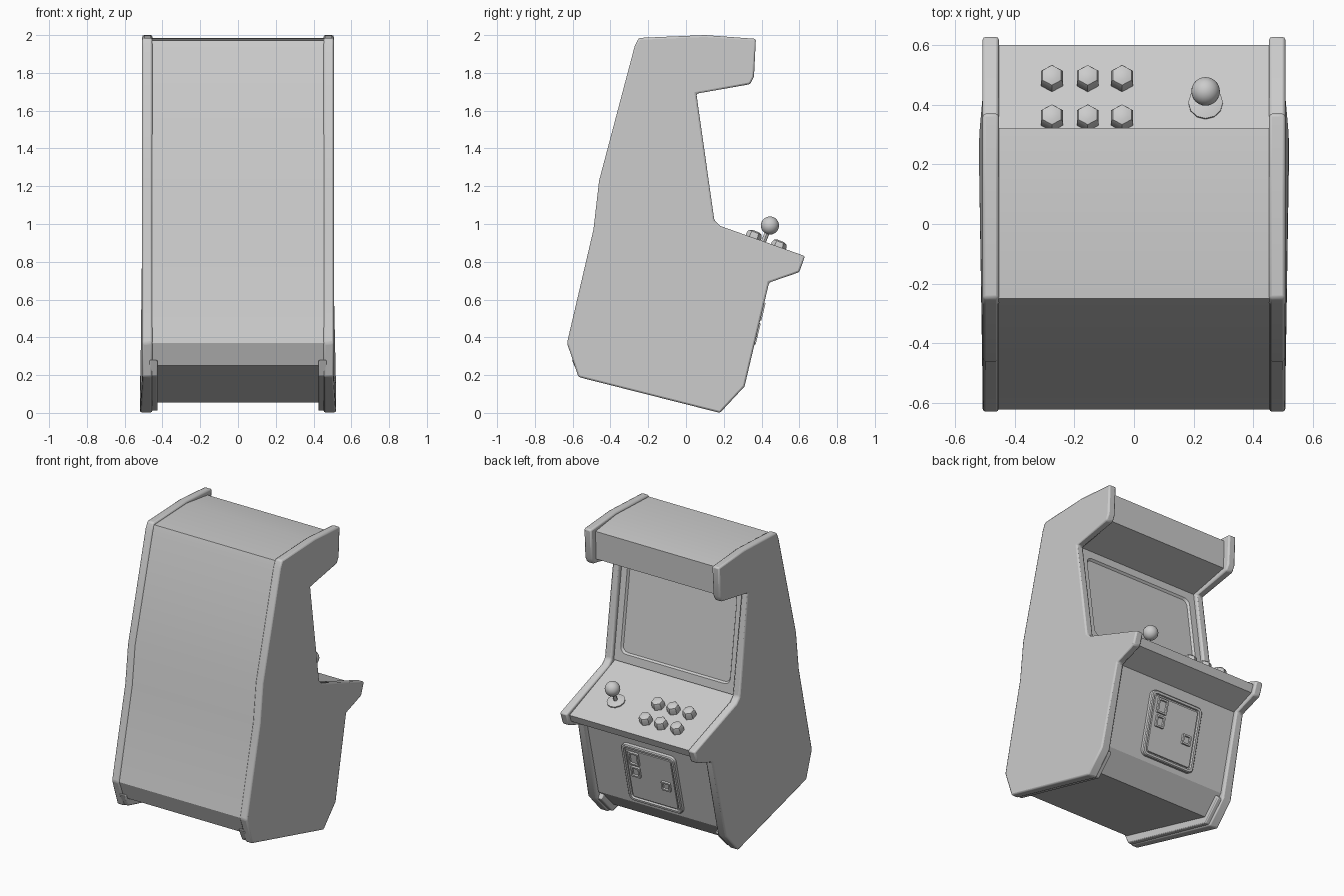
import bpy, bmesh
from math import pi, cos, sin, radians
from mathutils import Vector, Matrix

if "Cube" in bpy.data.objects:
    bpy.data.objects.remove(bpy.data.objects["Cube"])


def finish(name, bm, matrix=None, bevel=0, mirror=False):
    bmesh.ops.recalc_face_normals(bm, faces=bm.faces)
    me = bpy.data.meshes.new(name)
    bm.to_mesh(me)
    bm.free()
    ob = bpy.data.objects.new(name, me)
    bpy.context.collection.objects.link(ob)
    if matrix:
        ob.matrix_world = matrix
    if bevel:
        m = ob.modifiers.new("edge", 'BEVEL')
        m.width, m.segments, m.limit_method, m.angle_limit = bevel, 2, 'ANGLE', radians(30)
    if mirror:
        m = ob.modifiers.new("mirror", 'MIRROR')
    return ob


def extrude(name, profile, x0, x1, bevel=0, mirror=False, flare=0):
    """Side profile of (y, z) points pulled from x0 to x1."""
    bm = bmesh.new()
    a = [bm.verts.new((x0, y, z)) for y, z in profile]
    b = [bm.verts.new((x1 + (flare if z < 0.16 else 0), y, z)) for y, z in profile]
    n = len(profile)
    bm.faces.new(a)
    bm.faces.new(b)
    for i in range(n):
        j = (i + 1) % n
        bm.faces.new((a[i], a[j], b[j], b[i]))
    return finish(name, bm, None, bevel, mirror)


def stack(name, loops, matrix):
    """Skin through rings of points, closing the last one."""
    bm = bmesh.new()
    rings = [[bm.verts.new(p) for p in loop] for loop in loops]
    n = len(rings[0])
    for a, b in zip(rings, rings[1:]):
        for i in range(n):
            j = (i + 1) % n
            bm.faces.new((a[i], a[j], b[j], b[i]))
    bm.faces.new(rings[0])
    bm.faces.new(rings[-1])
    return finish(name, bm, matrix)


def rounded(w, h, r, z, seg=4):
    pts = []
    for k, (sx, sy) in enumerate([(1, 1), (-1, 1), (-1, -1), (1, -1)]):
        for i in range(seg + 1):
            t = (k + i / seg) * pi / 2
            pts.append((sx * (w / 2 - r) + r * cos(t), sy * (h / 2 - r) + r * sin(t), z))
    return pts


def circle(r, z, n):
    return [(r * cos(pi / 2 + 2 * pi * i / n), r * sin(pi / 2 + 2 * pi * i / n), z) for i in range(n)]


def face_frame(low, high):
    """Frame on a sloped face: local y runs up it, local z points out, local x is world -x."""
    lo, hi = Vector((0, *low)), Vector((0, *high))
    up = (hi - lo).normalized()
    x = Vector((-1, 0, 0))
    m = Matrix((x, up, x.cross(up))).transposed().to_4x4()
    m.translation = (lo + hi) / 2
    return m


def at(frame, x, y, z=0):
    return frame @ Matrix.Translation((-x, y, z))


# side panels with the full cabinet outline
outline = [(-0.25, 1.985), (-0.272, 1.94), (-0.46, 1.23), (-0.49, 0.97), (-0.63, 0.37),
           (-0.57, 0.19), (0.18, 0.0), (0.31, 0.14), (0.44, 0.69), (0.60, 0.745),
           (0.63, 0.83), (0.18, 0.99), (0.15, 1.02), (0.055, 1.69), (0.34, 1.74),
           (0.36, 1.78), (0.37, 1.98), (0.10, 2.0)]
extrude("side_panels", outline, 0.453, 0.507, 0.01, True, 0.012)

# slightly inset cabinet body between them
body = [(-0.25, 1.972), (-0.265, 1.93), (-0.453, 1.23), (-0.483, 0.97), (-0.622, 0.37),
        (-0.575, 0.25), (0.17, 0.055), (0.29, 0.18), (0.415, 0.70), (0.58, 0.765),
        (0.60, 0.815), (0.14, 0.995), (0.105, 1.01), (0.01, 1.70), (0.315, 1.765),
        (0.322, 1.955), (0.10, 1.985)]
extrude("cabinet_body", body, -0.465, 0.465)

# thick runners along the bottom edges
runner = [(-0.605, 0.28), (-0.565, 0.195), (0.175, 0.01), (0.295, 0.135), (0.27, 0.17),
          (0.16, 0.09), (-0.54, 0.27)]
extrude("bottom_runners", runner, 0.425, 0.47, 0.006, True)

# screen bezel with recessed screen
screen = face_frame((0.105, 1.01), (0.01, 1.70))
stack("screen_bezel", [rounded(0.93, 0.70, 0.002, -0.01), rounded(0.93, 0.70, 0.002, 0.02),
                       rounded(0.82, 0.59, 0.04, 0.02), rounded(0.80, 0.57, 0.035, 0.006)], screen)

# control panel buttons and joystick
deck = face_frame((0.60, 0.815), (0.14, 0.995))
for row, y in enumerate((0.35, 0.482)):
    for col, x in enumerate((-0.275, -0.155, -0.04)):
        stack(f"button_{row}_{col}", [circle(0.042, -0.005, 6), circle(0.042, 0.032, 6),
                                      circle(0.036, 0.046, 6), circle(0.02, 0.053, 6)],
              at(deck, x, (0.37 - y) / 0.931))
stick = at(deck, 0.24, (0.37 - 0.405) / 0.931)
stack("joystick_base", [circle(0.058, -0.005, 12), circle(0.058, 0.008, 12),
                        circle(0.03, 0.016, 12)], stick)
stack("joystick_shaft", [circle(0.013, 0, 12), circle(0.013, 0.09, 12)], stick)
ball = bmesh.new()
bmesh.ops.create_uvsphere(ball, u_segments=24, v_segments=14, radius=0.048)
finish("joystick_ball", ball, stick @ Matrix.Translation((0, 0, 0.108)))

# coin door with raised frame, slots and lock
front = face_frame((0.29, 0.18), (0.415, 0.70))
DW, DH = 0.40, 0.43
door = at(front, 0, -0.02)
stack("coin_door", [rounded(DW, DH, 0.035, -0.005), rounded(DW, DH, 0.035, 0.02),
                    rounded(DW - 0.012, DH - 0.012, 0.03, 0.026),
                    rounded(DW - 0.04, DH - 0.04, 0.022, 0.026),
                    rounded(DW - 0.045, DH - 0.045, 0.02, 0.012),
                    rounded(DW - 0.06, DH - 0.06, 0.016, 0.012),
                    rounded(DW - 0.065, DH - 0.065, 0.014, 0.02)], door)
for name, x, y, w, h in (("coin_slot_upper", 0.11, 0.125, 0.075, 0.095),
                         ("coin_slot_lower", 0.11, 0.025, 0.065, 0.075),
                         ("door_lock", -0.11, -0.02, 0.065, 0.065)):
    stack(name, [rounded(w, h, 0.006, 0.015), rounded(w, h, 0.006, 0.034),
                 rounded(w - 0.022, h - 0.022, 0.004, 0.034),
                 rounded(w - 0.026, h - 0.026, 0.004, 0.024)], at(door, x, y))

# smooth shading with sharp edges kept
bpy.ops.object.select_all(action='SELECT')
bpy.context.view_layer.objects.active = bpy.data.objects["cabinet_body"]
bpy.ops.object.shade_smooth_by_angle(angle=radians(30))
